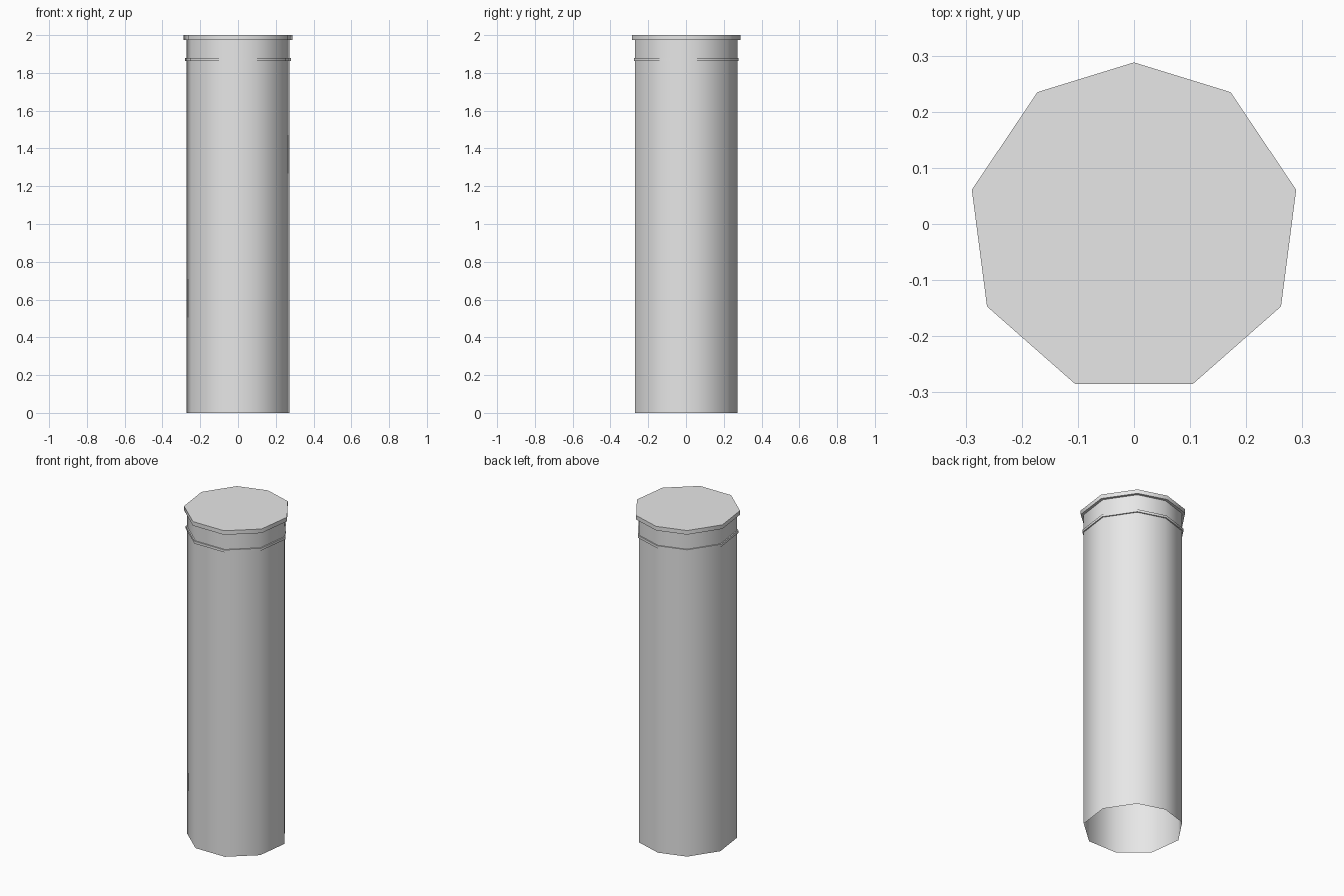
import bpy
import bmesh
import math

cube = bpy.data.objects.get("Cube")
if cube:
    bpy.data.objects.remove(cube, do_unlink=True)

# Single grey finish
grey = bpy.data.materials.new("light_grey")
grey.use_nodes = True
grey.diffuse_color = (0.8, 0.8, 0.8, 1)
grey.node_tree.nodes["Principled BSDF"].inputs["Base Color"].default_value = (0.8, 0.8, 0.8, 1)

# Nine-sided outline: right half from front to back, mirrored for the left
half = [(0.105, -0.285), (0.262, -0.147), (0.289, 0.061), (0.172, 0.235)]
outline = half + [(0, 0.288)] + [(-x, y) for x, y in reversed(half)]


def loft(name, profile, cap_bottom=False, cap_top=False, closed=False):
    """Stack scaled copies of the outline; profile holds (scale, height)."""
    bm = bmesh.new()
    rings = [[bm.verts.new((x * s, y * s, z)) for x, y in outline] for s, z in profile]
    pairs = list(zip(rings, rings[1:]))
    if closed:
        pairs.append((rings[-1], rings[0]))
    n = len(outline)
    for low, high in pairs:
        for i in range(n):
            j = (i + 1) % n
            bm.faces.new((low[i], low[j], high[j], high[i]))
    if cap_bottom:
        bm.faces.new(list(reversed(rings[0])))
    if cap_top:
        bm.faces.new(rings[-1])
    mesh = bpy.data.meshes.new(name)
    bm.to_mesh(mesh)
    bm.free()
    mesh.materials.append(grey)
    obj = bpy.data.objects.new(name, mesh)
    bpy.context.collection.objects.link(obj)
    bpy.ops.object.select_all(action="DESELECT")
    obj.select_set(True)
    bpy.context.view_layer.objects.active = obj
    bpy.ops.object.shade_smooth_by_angle(angle=math.radians(60))
    return obj


# Hollow tube, open at the foot
loft("tube_body", [(0.943, 0), (0.943, 1.976)])

# Thin raised band below the neck
loft("collar_band", [(0.94, 1.863), (0.968, 1.863), (0.968, 1.878), (0.94, 1.878)], closed=True)

# Flat overhanging lid
loft("lid", [(1, 1.975), (1, 2)], cap_bottom=True, cap_top=True)
